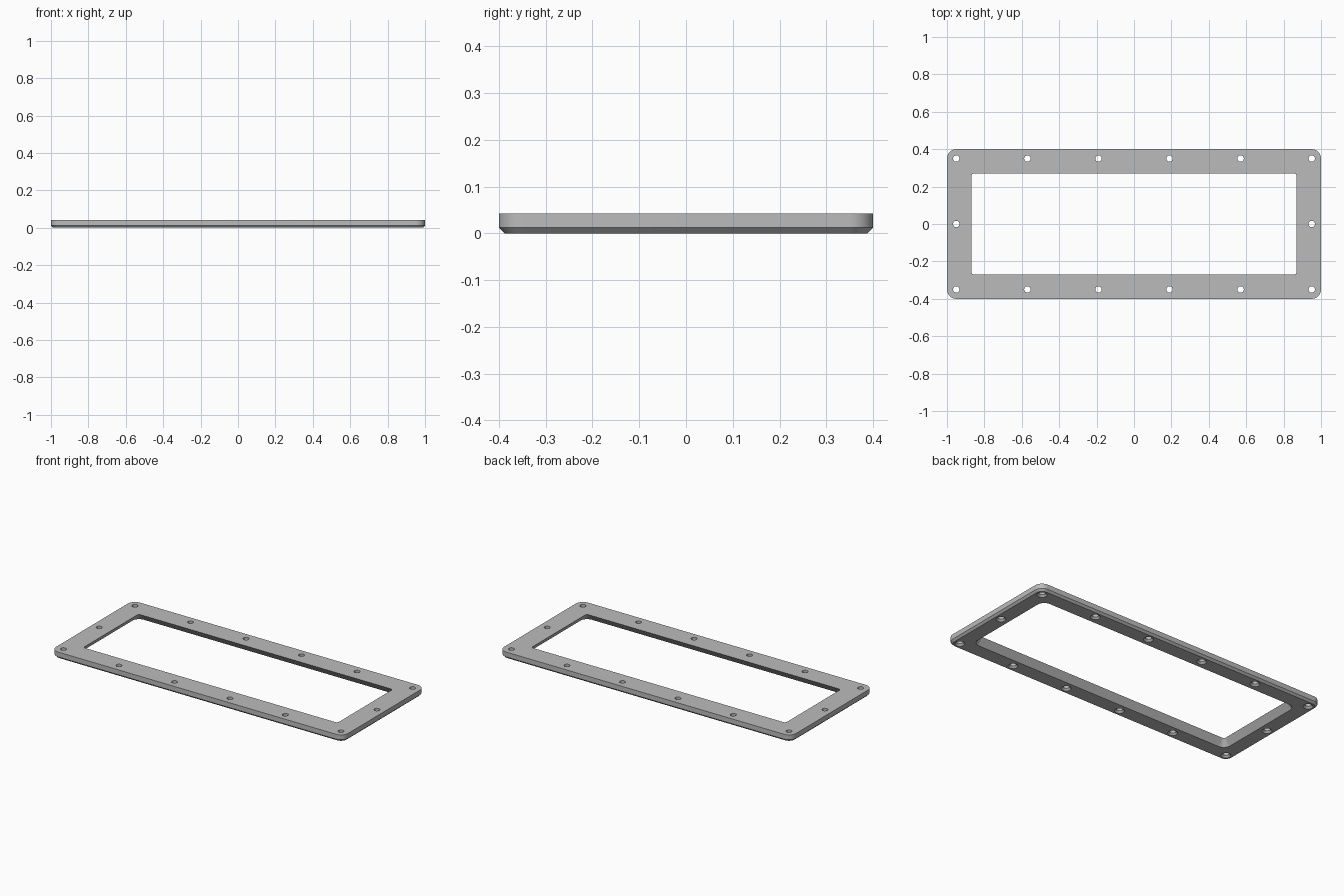
import bpy, bmesh, math

cube = bpy.data.objects.get("Cube")
if cube:
    bpy.data.objects.remove(cube, do_unlink=True)

HEIGHT = 0.042
CHAMFER = 0.012
FLARE = 0.03

grey = bpy.data.materials.new("plain grey")
grey.use_nodes = True
grey.diffuse_color = (0.5, 0.5, 0.5, 1)
grey.node_tree.nodes["Principled BSDF"].inputs["Base Color"].default_value = (0.5, 0.5, 0.5, 1)


def rounded_ring(bm, half_x, half_y, radius, z, steps=10):
    """Ring of vertices around a rounded rectangle."""
    ring = []
    for corner, (sx, sy) in enumerate([(1, 1), (-1, 1), (-1, -1), (1, -1)]):
        for i in range(steps + 1):
            a = (corner + i / steps) * math.pi / 2
            ring.append(bm.verts.new((sx * (half_x - radius) + radius * math.cos(a),
                                      sy * (half_y - radius) + radius * math.sin(a), z)))
    return ring


def circle_ring(bm, x, y, radius, z, sides=24):
    return [bm.verts.new((x + radius * math.cos(i * math.tau / sides),
                          y + radius * math.sin(i * math.tau / sides), z)) for i in range(sides)]


def bridge(bm, a, b):
    for i in range(len(a)):
        j = (i + 1) % len(a)
        bm.faces.new((a[i], a[j], b[j], b[i]))


def finish(bm, name):
    bmesh.ops.recalc_face_normals(bm, faces=bm.faces)
    mesh = bpy.data.meshes.new(name)
    bm.to_mesh(mesh)
    bm.free()
    mesh.materials.append(grey)
    obj = bpy.data.objects.new(name, mesh)
    bpy.context.collection.objects.link(obj)
    return obj


# Frame: chamfered outside, opening flared towards the underside
bm = bmesh.new()
rings = [rounded_ring(bm, 1 - CHAMFER, 0.4 - CHAMFER, 0.05 - CHAMFER, 0),
         rounded_ring(bm, 1, 0.4, 0.05, CHAMFER),
         rounded_ring(bm, 1, 0.4, 0.05, HEIGHT),
         rounded_ring(bm, 0.87, 0.27, 0.015, HEIGHT),
         rounded_ring(bm, 0.87 + FLARE, 0.27 + FLARE, 0.015 + FLARE, 0)]
for k in range(5):
    bridge(bm, rings[k], rings[(k + 1) % 5])
frame = finish(bm, "frame")

# Countersunk screw hole cutters
spots = [(x, y) for x in (-0.95, -0.57, -0.19, 0.19, 0.57, 0.95) for y in (-0.35, 0.35)]
spots += [(-0.95, 0), (0.95, 0)]
bm = bmesh.new()
for x, y in spots:
    stack = [circle_ring(bm, x, y, r, z)
             for r, z in ((0.038, -0.01), (0.017, 0.011), (0.017, HEIGHT + 0.02))]
    bridge(bm, stack[0], stack[1])
    bridge(bm, stack[1], stack[2])
    bm.faces.new(stack[0])
    bm.faces.new(stack[2])
cutter = finish(bm, "hole_cutter")
cutter.hide_render = True

cut = frame.modifiers.new("screw holes", "BOOLEAN")
cut.object = cutter
cut.operation = "DIFFERENCE"
cut.solver = "EXACT"
bpy.context.view_layer.objects.active = frame
frame.select_set(True)
bpy.ops.object.modifier_apply(modifier=cut.name)
bpy.data.objects.remove(cutter, do_unlink=True)

bpy.ops.object.select_all(action="DESELECT")
frame.select_set(True)
bpy.ops.object.shade_smooth_by_angle(angle=math.radians(30))
